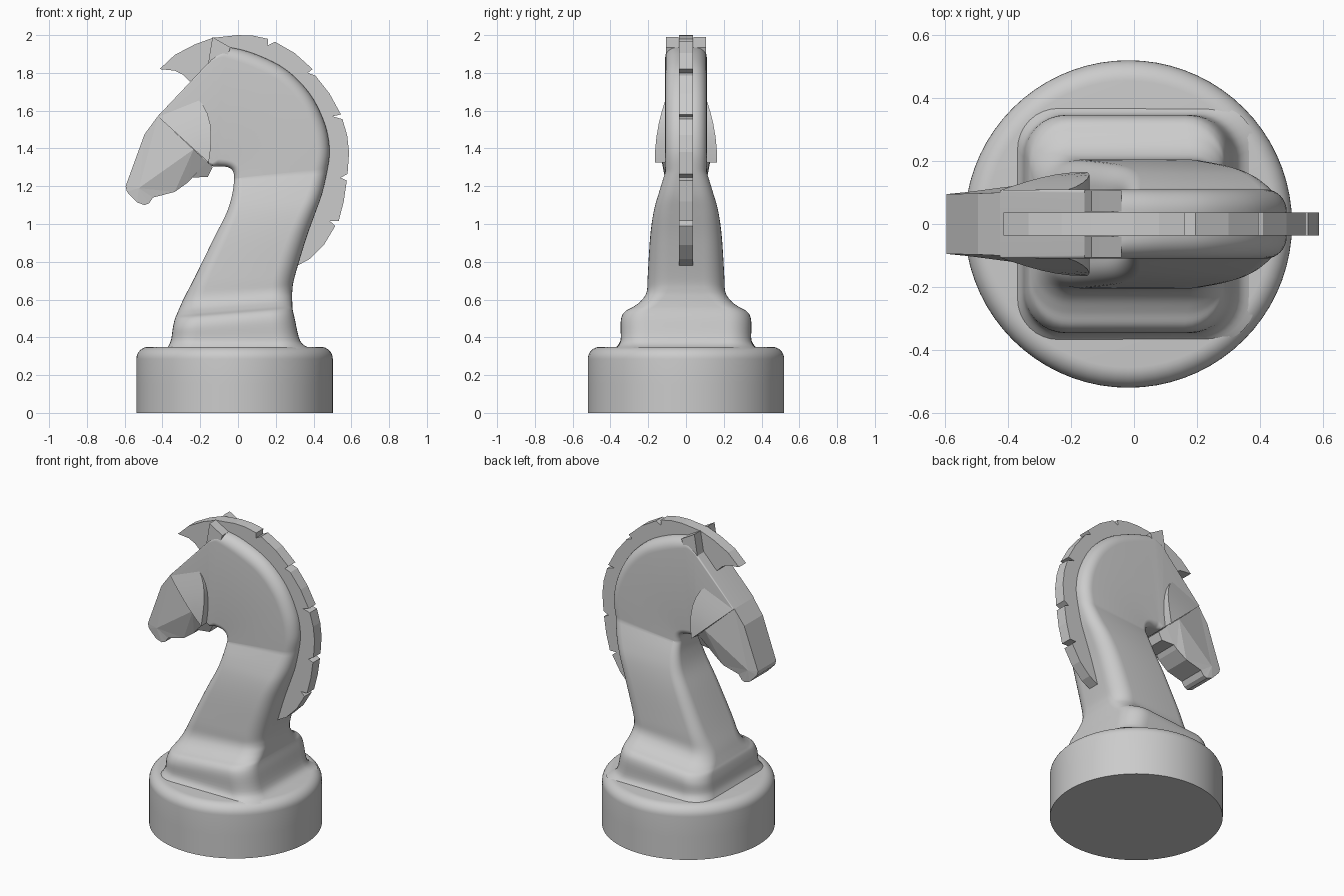
import bpy, bmesh, math

if "Cube" in bpy.data.objects:
    bpy.data.objects.remove(bpy.data.objects["Cube"])

grey = bpy.data.materials.new("stone grey")
grey.diffuse_color = (0.6, 0.6, 0.6, 1)
grey.use_nodes = True
grey.node_tree.nodes["Principled BSDF"].inputs["Base Color"].default_value = grey.diffuse_color


def make(name, verts, faces, smooth=None):
    me = bpy.data.meshes.new(name)
    bm = bmesh.new()
    vs = [bm.verts.new(v) for v in verts]
    for f in faces:
        bm.faces.new([vs[i] for i in f])
    bmesh.ops.recalc_face_normals(bm, faces=bm.faces)
    bm.to_mesh(me)
    bm.free()
    me.materials.append(grey)
    ob = bpy.data.objects.new(name, me)
    bpy.context.collection.objects.link(ob)
    if smooth:
        bpy.ops.object.select_all(action='DESELECT')
        ob.select_set(True)
        bpy.context.view_layer.objects.active = ob
        bpy.ops.object.shade_smooth_by_angle(angle=math.radians(smooth))
    return ob


def loft(name, rings, smooth):
    n = len(rings[0])
    verts = [v for r in rings for v in r]
    faces = [(k * n + i, k * n + (i + 1) % n, (k + 1) * n + (i + 1) % n, (k + 1) * n + i)
             for k in range(len(rings) - 1) for i in range(n)]
    faces += [list(range(n)), list(range(len(verts) - n, len(verts)))]
    return make(name, verts, faces, smooth)


def prism(name, pts, y0, y1):
    n = len(pts)
    verts = [(x, y, z) for y in (y0, y1) for x, z in pts]
    faces = [(i, (i + 1) % n, n + (i + 1) % n, n + i) for i in range(n)]
    faces += [list(range(n)), list(range(n, 2 * n))]
    return make(name, verts, faces)


# round base
R, E = 0.52, 0.065
prof = [(R, 0), (R, 0.15)] + [(R - E + E * math.cos(a), 0.35 - E + E * math.sin(a))
                              for a in [math.pi / 2 * i / 8 for i in range(9)]]
loft("base", [[(-0.018 + r * math.cos(t), r * math.sin(t), z)
               for t in [2 * math.pi * i / 72 for i in range(72)]] for r, z in prof], 35)


# body: rounded sections from chest side to back side, following the neck
# chest x, z, back x, z, half width, chest radius, back radius
lower = [
    (-.375, .34, .385, .34, .375, .13, .13),
    (-.355, .385, .33, .38, .347, .13, .13),
    (-.345, .45, .30, .50, .345, .13, .13),
    (-.335, .495, .29, .545, .325, .13, .13),
    (-.325, .52, .288, .57, .28, .12, .12),
    (-.31, .555, .287, .605, .235, .11, .11),
    (-.285, .61, .288, .65, .208, .10, .11),
    (-.23, .716, .30, .72, .203, .08, .11),
    (-.125, .93, .36, .92, .19, .07, .10),
    (-.06, 1.06, .41, 1.06, .172, .06, .09),
    (-.03, 1.16, .445, 1.16, .145, .05, .08),
    (-.02, 1.24, .472, 1.28, .11, .04, .07)]
upper = [
    lower[-1],
    (-.022, 1.265, .485, 1.39, .11, .04, .07),
    (-.03, 1.285, .46, 1.53, .11, .04, .07),
    (-.045, 1.297, .38, 1.69, .11, .04, .07),
    (-.065, 1.303, .25, 1.82, .11, .04, .07),
    (-.09, 1.305, .09, 1.90, .11, .04, .07),
    (-.105, 1.305, -.045, 1.935, .11, .04, .06),
    (-.12, 1.305, -.09, 1.922, .11, .03, .04),
    (-.135, 1.305, -.14, 1.872, .11, .02, .012)]
face_end = (-.165, 1.33, -.425, 1.57, .108, .005, .005)


def refine(rows, steps=5):
    out = []
    for i in range(len(rows) - 1):
        a, b, c, d = (rows[max(0, min(len(rows) - 1, i + k))] for k in (-1, 0, 1, 2))
        for s in range(steps):
            t = s / steps
            out.append([q + .5 * t * (r - p + t * (2 * p - 5 * q + 4 * r - u + t * (3 * (q - r) + u - p)))
                        for p, q, r, u in zip(a, b, c, d)])
    return out


def section(row, n=8):
    fx, fz, bx, bz, w, rf, rb = row
    length = math.hypot(bx - fx, bz - fz)
    dx, dz = (bx - fx) / length, (bz - fz) / length
    ring = []
    for cu, cy, r, start in ((length - rb, w - rb, rb, 0), (rf, w - rf, rf, 1),
                             (rf, rf - w, rf, 2), (length - rb, rb - w, rb, 3)):
        for i in range(n + 1):
            a = math.pi / 2 * (start + i / n)
            u, y = cu + r * math.cos(a), cy + r * math.sin(a)
            ring.append((fx + dx * u, y, fz + dz * u))
    return ring


rows = refine(lower) + refine(upper) + [upper[-1], face_end]
loft("neck_and_head", [section(r) for r in rows], 22)

# cheeks: bulging fans that end in a curved step
A = (-.425, 1.57)
arc = [(-.215, 1.66), (-.185, 1.63), (-.162, 1.585), (-.147, 1.53), (-.142, 1.46),
       (-.146, 1.39), (-.155, 1.325)]
for s, side in ((-1, "near"), (1, "far")):
    def bulge(x, z):
        t = max(0, (x - A[0]) * .393 - (z - A[1]) * .919) / .325
        return .107 + .058 * math.sin(min(1, t) * math.pi / 2)
    verts, faces = [], []
    m = 8
    line = [(arc[0], True)] + [(p, False) for p in arc] + [(arc[-1], True)]
    for p, inner in line:
        for k in range(m):
            f = min(1, k / (m - 2))
            x, z = A[0] + (p[0] - A[0]) * f, A[1] + (p[1] - A[1]) * f
            y = .05 if inner or k == m - 1 else bulge(x, z)
            verts.append((x, s * y, z))
    faces = [(i * m + k, i * m + k + 1, (i + 1) * m + k + 1, (i + 1) * m + k)
             for i in range(len(line) - 1) for k in range(m - 1)]
    cheek = make("cheek_" + side, verts, faces)
    bm = bmesh.new()
    bm.from_mesh(cheek.data)
    bmesh.ops.remove_doubles(bm, verts=bm.verts, dist=1e-5)
    bmesh.ops.recalc_face_normals(bm, faces=bm.faces)
    # open fan: make sure the outer skin points outwards
    if sum(f.normal.y * f.calc_area() for f in bm.faces) * s < 0:
        bmesh.ops.reverse_faces(bm, faces=bm.faces)
    bm.to_mesh(cheek.data)
    bm.free()
    bpy.ops.object.select_all(action='DESELECT')
    cheek.select_set(True)
    bpy.context.view_layer.objects.active = cheek
    bpy.ops.object.shade_smooth_by_angle(angle=math.radians(30))

# muzzle: faceted wedge with a ridge on each side (x, z, half width)
muz = [(-.425, 1.57, .1), (-.495, 1.475, .097), (-.595, 1.2, .095), (-.588, 1.17, .095),
       (-.535, 1.115, .095), (-.495, 1.10, .093), (-.47, 1.11, .09), (-.45, 1.14, .09),
       (-.335, 1.17, .09), (-.265, 1.22, .085), (-.245, 1.245, .08), (-.16, 1.25, .07),
       (-.135, 1.30, .07), (-.165, 1.33, .105), (-.235, 1.395, .14), (-.525, 1.19, .102)]
side = [(0, 1, 15), (1, 2, 15), (0, 15, 14), (2, 3, 15), (3, 4, 15), (4, 5, 15), (5, 6, 15),
        (6, 7, 15), (7, 8, 15), (8, 14, 15), (8, 9, 14), (9, 10, 13, 14), (10, 11, 12, 13)]
n = len(muz)
verts = [(x, s * y, z) for s in (-1, 1) for x, z, y in muz]
faces = side + [tuple(i + n for i in f) for f in side]
rim = list(range(15))
faces += [(a, b, b + n, a + n) for a, b in zip(rim, rim[1:] + rim[:1])]
make("muzzle", verts, faces)

# mane with notched outer edge and forelock
mane = [(-.415, 1.82), (-.335, 1.895), (-.23, 1.95), (-.135, 1.985), (0, 2.0), (.08, 1.997),
        (.16, 1.98), (.157, 1.945), (.195, 1.965), (.3, 1.905), (.395, 1.82), (.37, 1.80),
        (.41, 1.785), (.485, 1.69), (.545, 1.58), (.50, 1.57), (.553, 1.555), (.578, 1.47),
        (.588, 1.38), (.58, 1.265), (.543, 1.245), (.576, 1.23), (.56, 1.12), (.533, 1.015),
        (.487, 1.015), (.515, .99), (.455, .89), (.38, .815), (.315, .78), (.29, .80),
        (.35, 1.1), (.40, 1.4), (.3, 1.65), (.1, 1.82), (-.1, 1.85), (-.2, 1.77),
        (-.255, 1.755), (-.29, 1.79), (-.335, 1.812)]
prism("mane", mane, -.037, .037)

# ears
ear = [(-.158, 1.85), (-.135, 1.99), (-.11, 1.975), (-.04, 1.935), (-.07, 1.85)]
for s, side_name in ((-1, "near"), (1, "far")):
    prism("ear_" + side_name, ear, s * .04, s * .106)
